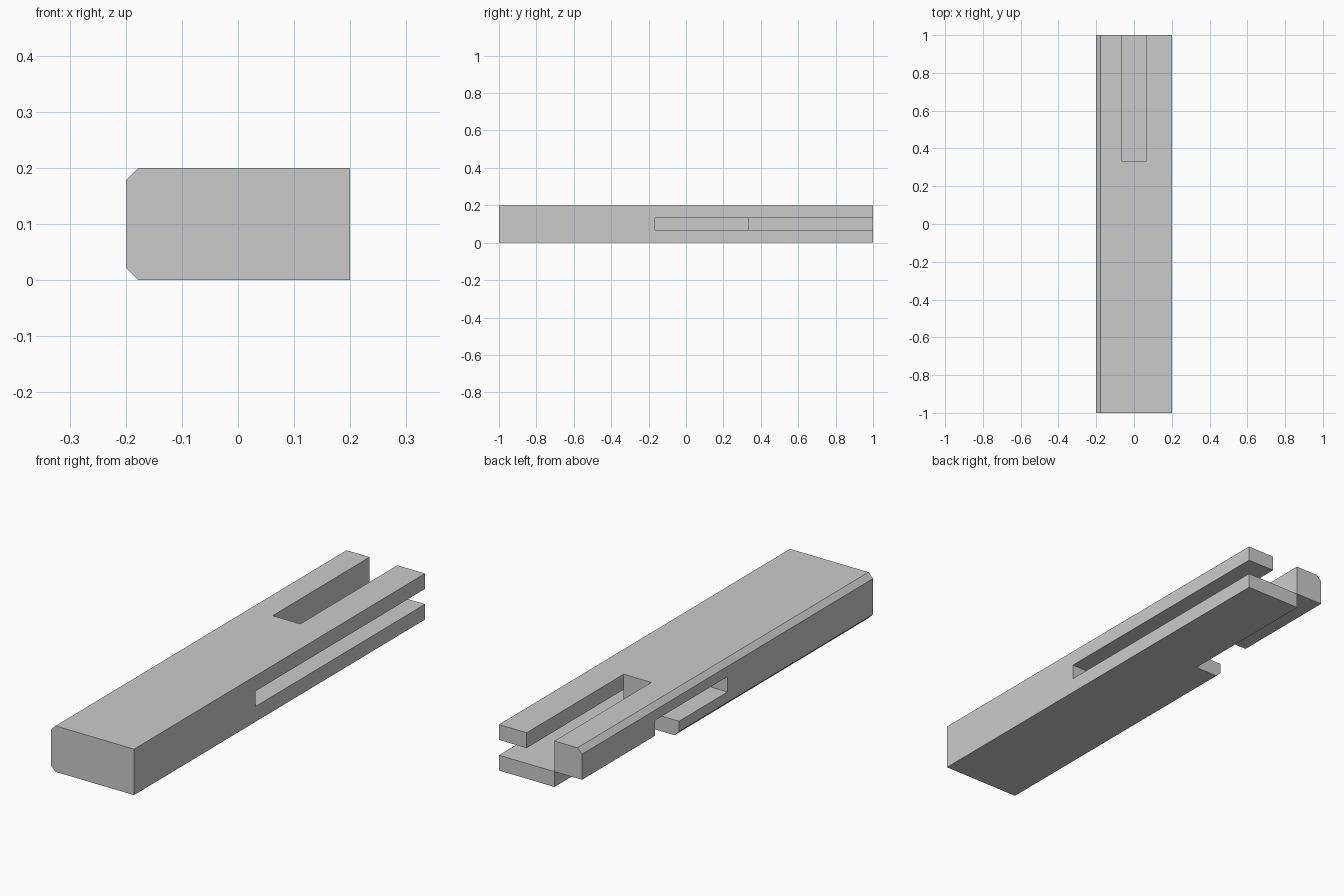
import bpy, bmesh

if "Cube" in bpy.data.objects:
    bpy.data.objects.remove(bpy.data.objects["Cube"])

T = 1 / 15      # one third of the bar height
C = 0.022       # chamfer on the two left edges


def mesh_object(name, bm):
    bmesh.ops.recalc_face_normals(bm, faces=bm.faces)
    mesh = bpy.data.meshes.new(name)
    bm.to_mesh(mesh)
    bm.free()
    obj = bpy.data.objects.new(name, mesh)
    bpy.context.collection.objects.link(obj)
    return obj


def extrude_profile(name, profile, y0, y1):
    """Prism of an (x, z) outline running along y."""
    bm = bmesh.new()
    face = bm.faces.new([bm.verts.new((x, y0, z)) for x, z in profile])
    ext = bmesh.ops.extrude_face_region(bm, geom=[face])
    verts = [v for v in ext["geom"] if isinstance(v, bmesh.types.BMVert)]
    bmesh.ops.translate(bm, verts=verts, vec=(0, y1 - y0, 0))
    return mesh_object(name, bm)


# Bar with chamfered left edges
bar = extrude_profile("notched_bar", [
    (0.2, 0), (0.2, 0.2), (-0.2 + C, 0.2), (-0.2, 0.2 - C),
    (-0.2, C), (-0.2 + C, 0)], -1, 1)

# Notches: x range, y range, z range (left cuts stop just short of the top slot)
inner = -T - 0.001
notches = {
    "top_slot": ((-T, T), (1 / 3, 1.2), (T, 0.4)),
    "right_slot": ((T, 0.4), (-1 / 6, 1.2), (T, 2 * T)),
    "lower_left_notch": ((-0.4, inner), (1 / 3, 1.2), (-0.2, T)),
    "left_window": ((-0.4, inner), (0, 0.5), (T, 2 * T)),
}
bpy.context.view_layer.objects.active = bar
for name, ((x0, x1), (y0, y1), (z0, z1)) in notches.items():
    cutter = extrude_profile(name, [(x0, z0), (x1, z0), (x1, z1), (x0, z1)], y0, y1)
    cutter.hide_render = True
    mod = bar.modifiers.new(name, 'BOOLEAN')
    mod.operation = 'DIFFERENCE'
    mod.solver = 'EXACT'
    mod.object = cutter
    bpy.ops.object.modifier_apply(modifier=mod.name)
    bpy.data.objects.remove(cutter)
